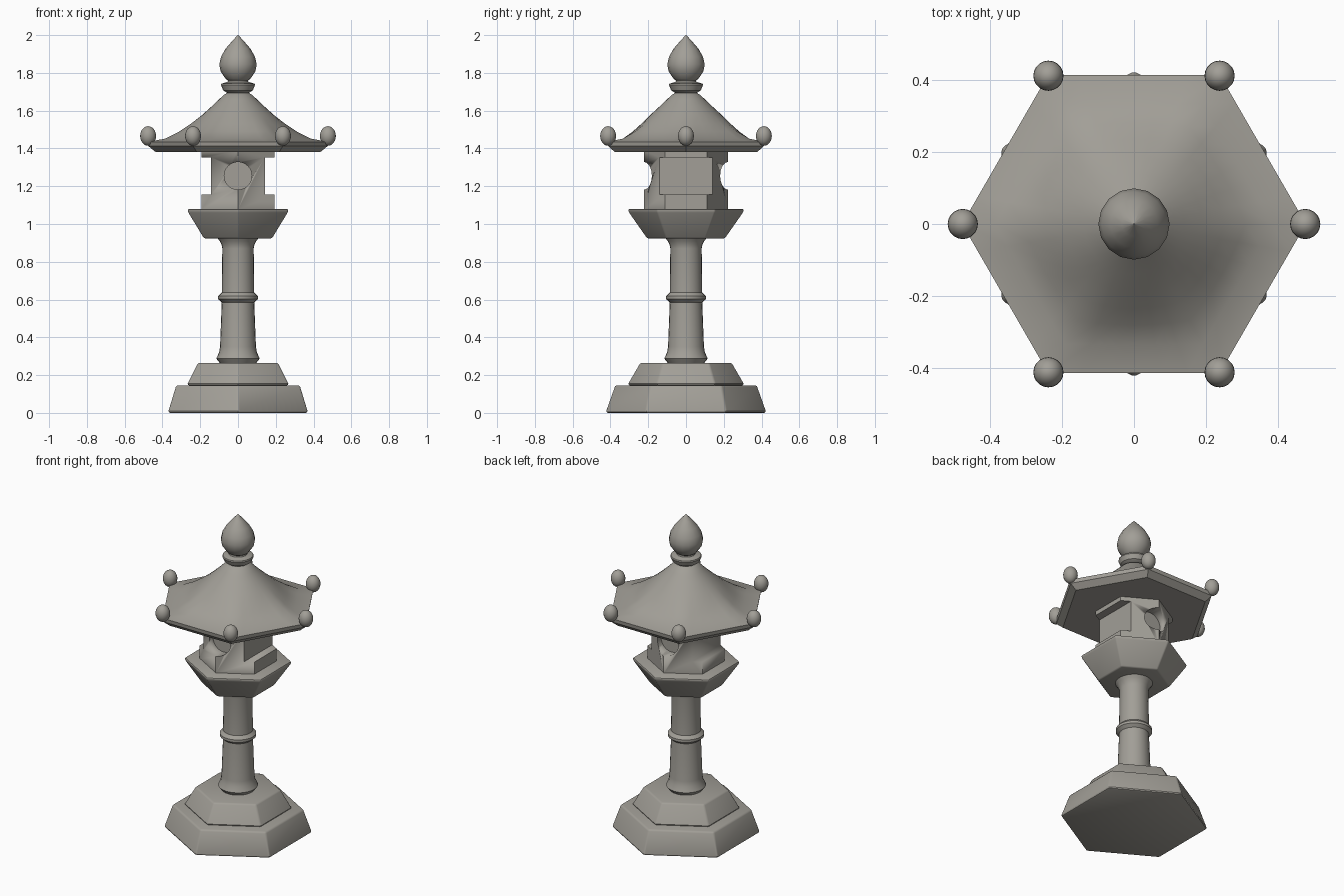
import bpy, bmesh, math
from mathutils import Matrix

if "Cube" in bpy.data.objects:
    bpy.data.objects.remove(bpy.data.objects["Cube"])

stone = bpy.data.materials.new("grey_stone")
stone.diffuse_color = (0.36, 0.345, 0.31, 1)
stone.use_nodes = True
stone.node_tree.nodes["Principled BSDF"].inputs["Base Color"].default_value = stone.diffuse_color


def finish(name, bm, bevel=0.0, angle=35):
    bmesh.ops.recalc_face_normals(bm, faces=bm.faces)
    me = bpy.data.meshes.new(name)
    bm.to_mesh(me)
    bm.free()
    me.materials.append(stone)
    ob = bpy.data.objects.new(name, me)
    bpy.context.collection.objects.link(ob)
    bpy.ops.object.select_all(action='DESELECT')
    ob.select_set(True)
    bpy.context.view_layer.objects.active = ob
    if bevel:
        m = ob.modifiers.new("bevel", 'BEVEL')
        m.width, m.segments, m.limit_method = bevel, 2, 'ANGLE'
        bpy.ops.object.modifier_apply(modifier="bevel")
    bpy.ops.object.shade_smooth_by_angle(angle=math.radians(angle))
    return ob


def loft(name, profile, n, start=0.0, bevel=0.0, angle=35, shape=None):
    """Stack of closed rings from (radius, z) pairs, capped at both ends."""
    bm = bmesh.new()
    rings = []
    for r, z in profile:
        ring = []
        for i in range(n):
            a = start + 2 * math.pi * i / n
            k = shape(a, z) if shape else 1.0
            ring.append(bm.verts.new((r * k * math.cos(a), r * k * math.sin(a), z)))
        rings.append(ring)
    for lo, hi in zip(rings, rings[1:]):
        for i in range(n):
            j = (i + 1) % n
            bm.faces.new((lo[i], lo[j], hi[j], hi[i]))
    bm.faces.new(rings[0][::-1])
    bm.faces.new(rings[-1])
    return finish(name, bm, bevel, angle)


HEX = math.pi / 2   # corners of the hexagonal body lie on the y axis

# Stepped hexagonal base
loft("base_lower", [(0.425, 0), (0.425, 0.01), (0.377, 0.146)], 6, HEX, 0.012)
loft("base_upper", [(0.308, 0.146), (0.308, 0.155), (0.244, 0.265)], 6, HEX, 0.01)

# Round post with foot, middle ring and flared head
loft("post", [(0.095, 0.262), (0.115, 0.288), (0.112, 0.295), (0.1, 0.32),
              (0.095, 0.35), (0.086, 0.585), (0.105, 0.602), (0.105, 0.618),
              (0.086, 0.637), (0.083, 0.87), (0.087, 0.89), (0.097, 0.91),
              (0.112, 0.93)], 24)

# Hexagonal platform, widening upwards
loft("platform", [(0.208, 0.924), (0.307, 1.066), (0.307, 1.08)], 6, HEX, 0.008)

# Firebox with square recesses on the x faces and round ones on the y corners
firebox = loft("firebox", [(0.223, 1.075), (0.223, 1.39)], 6, HEX)
bm = bmesh.new()
for s in (-1, 1):
    bmesh.ops.create_cube(bm, size=1, matrix=Matrix.Translation((s * 0.242, 0, 1.255))
                          @ Matrix.Diagonal((0.2, 0.5, 0.196, 1)))
    bmesh.ops.create_cone(bm, cap_ends=True, segments=32, radius1=0.073, radius2=0.073,
                          depth=0.2, matrix=Matrix.Translation((0, s * 0.245, 1.255))
                          @ Matrix.Rotation(math.pi / 2, 4, 'X'))
cutter = finish("recess_cutter", bm)
cutter.hide_render = True
bpy.context.view_layer.objects.active = firebox
m = firebox.modifiers.new("recesses", 'BOOLEAN')
m.operation, m.object, m.solver = 'DIFFERENCE', cutter, 'EXACT'
bpy.ops.object.modifier_apply(modifier="recesses")
bpy.data.objects.remove(cutter)


# Roof: hexagonal eave (corners on the x axis) blending to a round crown
def roof_shape(a, z):
    d = (a % (math.pi / 3)) - math.pi / 6
    hexagon = math.cos(math.pi / 6) / math.cos(d)
    t = min(max((z - 1.45) / 0.13, 0), 1)
    return hexagon * (1 - t) + t


loft("roof", [(0.435, 1.38), (0.474, 1.412), (0.478, 1.435), (0.385, 1.452),
              (0.31, 1.49), (0.25, 1.53), (0.19, 1.577), (0.14, 1.622),
              (0.1, 1.66), (0.075, 1.684), (0.045, 1.7)], 36, shape=roof_shape)

# Egg-shaped knobs on the roof corners
for i in range(6):
    a = i * math.pi / 3
    bm = bmesh.new()
    bmesh.ops.create_uvsphere(bm, u_segments=20, v_segments=12, radius=1,
        matrix=Matrix.Translation((0.476 * math.cos(a), 0.476 * math.sin(a), 1.466))
        @ Matrix.Diagonal((0.042, 0.042, 0.052, 1)))
    finish(f"corner_knob_{i + 1}", bm)

# Finial: collar ring and pointed bud
loft("finial_collar", [(0.05, 1.69), (0.078, 1.707), (0.09, 1.735), (0.088, 1.743),
                       (0.055, 1.752), (0.05, 1.775)], 16)
loft("finial_bud", [(0.045, 1.755), (0.065, 1.768), (0.092, 1.808), (0.099, 1.845),
                    (0.09, 1.885), (0.066, 1.928), (0.034, 1.965), (0.002, 2.0)], 16)
